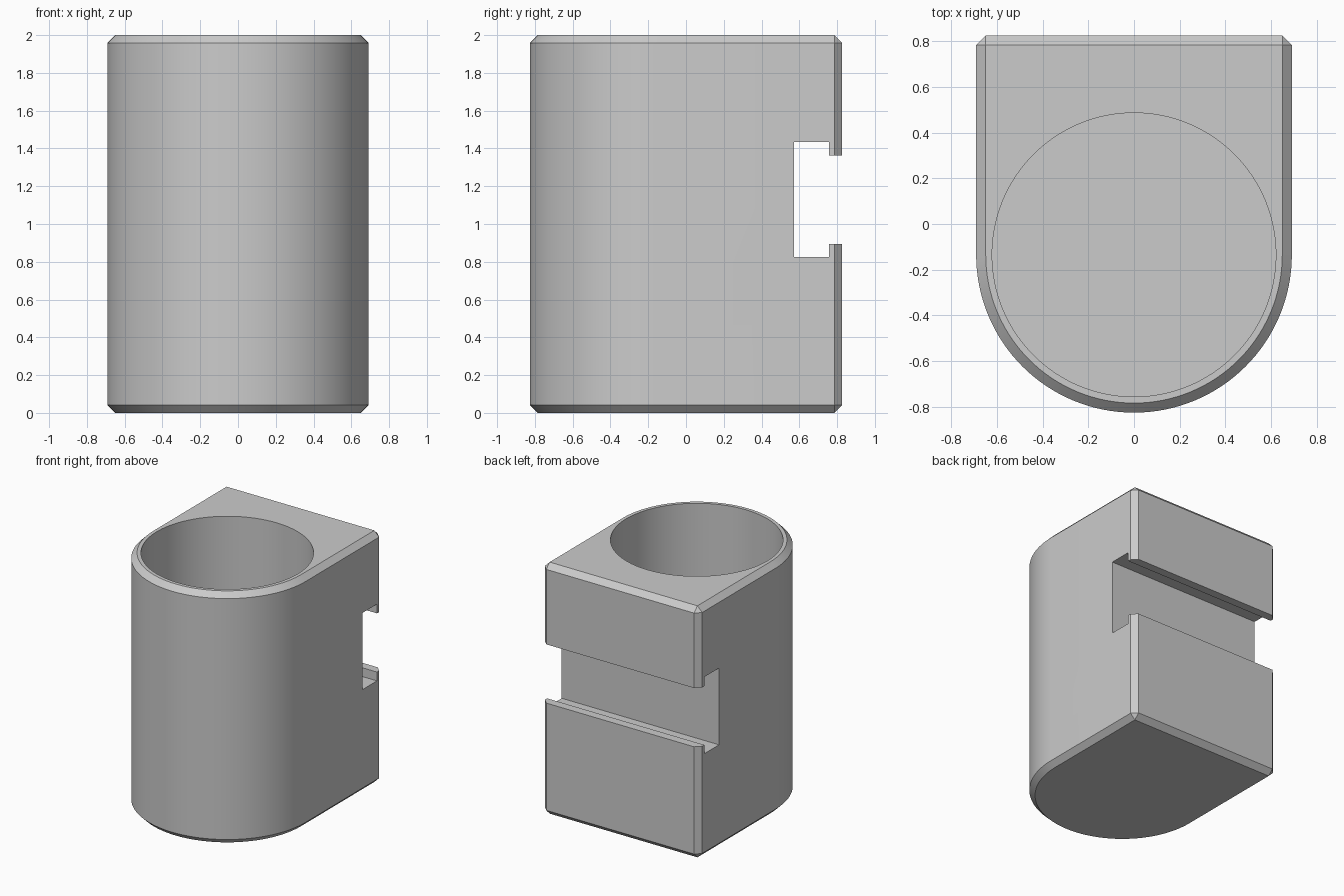
import bpy
import bmesh
from math import sin, cos, pi, radians

if "Cube" in bpy.data.objects:
    bpy.data.objects.remove(bpy.data.objects["Cube"], do_unlink=True)

HALF_W, BACK, HEIGHT = 0.692, 0.827, 2.0
CENTRE_Y = HALF_W - BACK      # axis of the rounded front and of the bore
BORE_R, FLOOR = 0.622, 0.08
CHAMFER = 0.042
STEPS = 64                    # segments in a half circle

grey = bpy.data.materials.new("plain grey")
grey.use_nodes = True
GREY = (0.6, 0.6, 0.6, 1.0)
grey.diffuse_color = GREY
grey.node_tree.nodes["Principled BSDF"].inputs["Base Color"].default_value = GREY


def prism(name, outline, offset):
    """Extrude a closed 3D outline along an offset."""
    bm = bmesh.new()
    face = bm.faces.new([bm.verts.new(p) for p in outline])
    top = bmesh.ops.extrude_face_region(bm, geom=[face], use_keep_orig=True)["geom"]
    bmesh.ops.translate(bm, vec=offset, verts=[v for v in top if isinstance(v, bmesh.types.BMVert)])
    bmesh.ops.recalc_face_normals(bm, faces=bm.faces)
    mesh = bpy.data.meshes.new(name)
    bm.to_mesh(mesh)
    bm.free()
    mesh.materials.append(grey)
    obj = bpy.data.objects.new(name, mesh)
    bpy.context.collection.objects.link(obj)
    return obj


def arc(radius, start, end, count, z):
    return [(radius * cos(start + (end - start) * i / count),
             CENTRE_Y + radius * sin(start + (end - start) * i / count), z)
            for i in range(count + 1)]


# Body: square back, half-round front
outline = arc(HALF_W, pi, 2 * pi, STEPS, 0) + [(HALF_W, BACK, 0), (-HALF_W, BACK, 0)]
body = prism("holder_body", outline, (0, 0, HEIGHT))

# Chamfer around both ends and the two back corners
bevel = body.modifiers.new("chamfer", 'BEVEL')
bevel.width = CHAMFER
bevel.segments = 1
bevel.limit_method = 'ANGLE'
bevel.angle_limit = radians(40)

# Round blind bore, open at the top
bore = prism("bore_cutter", arc(BORE_R, 0, 2 * pi, 2 * STEPS, FLOOR)[:-1], (0, 0, HEIGHT))

# T-shaped slot across the back: wide channel behind two lips
slot_profile = [(0.573, 0.825), (0.758, 0.825), (0.758, 0.895), (1.0, 0.895),
                (1.0, 1.362), (0.758, 1.362), (0.758, 1.435), (0.573, 1.435)]
slot = prism("slot_cutter", [(-1, y, z) for y, z in slot_profile], (2, 0, 0))

for cutter in (bore, slot):
    cut = body.modifiers.new(cutter.name, 'BOOLEAN')
    cut.operation = 'DIFFERENCE'
    cut.solver = 'EXACT'
    cut.object = cutter
    cutter.hide_render = True

# Apply the modifiers, drop the cutters and smooth the round walls
bpy.ops.object.select_all(action='DESELECT')
body.select_set(True)
bpy.context.view_layer.objects.active = body
for name in [m.name for m in body.modifiers]:
    bpy.ops.object.modifier_apply(modifier=name)
for cutter in (bore, slot):
    bpy.data.objects.remove(cutter, do_unlink=True)
bpy.ops.object.shade_smooth_by_angle(angle=radians(30))
